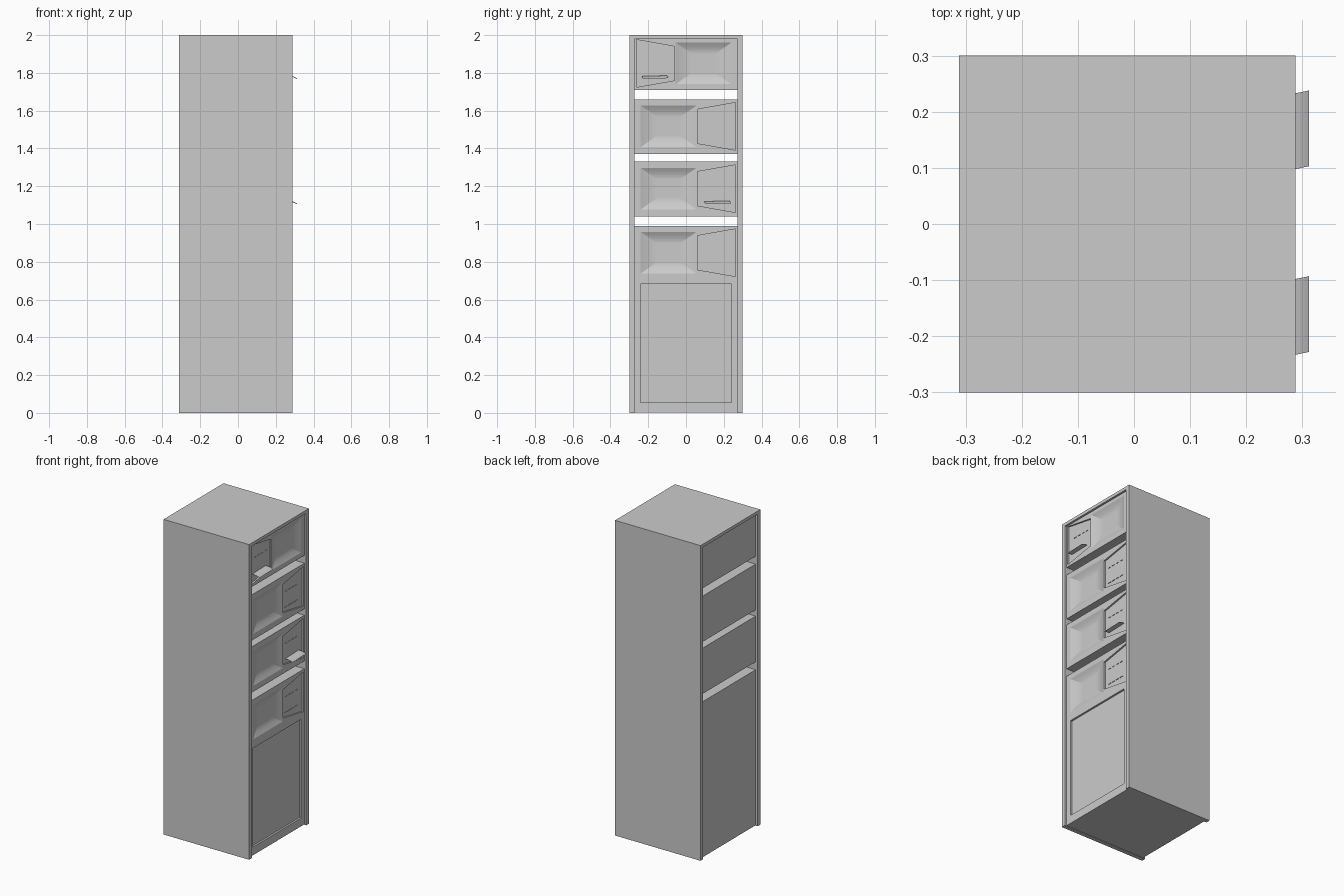
import bpy, bmesh, math

if "Cube" in bpy.data.objects:
    bpy.data.objects.remove(bpy.data.objects["Cube"])

FRONT, BACK = 0.288, -0.312      # open faces of the cabinet, along x
PX, BX = 0.275, -0.298           # recessed module faces


def mesh_object(name, rings):
    """Loft a list of equal-length closed rings and cap both ends."""
    bm = bmesh.new()
    loops = [[bm.verts.new(p) for p in r] for r in rings]
    n = len(loops[0])
    for a, b in zip(loops, loops[1:]):
        for i in range(n):
            bm.faces.new((a[i], a[(i + 1) % n], b[(i + 1) % n], b[i]))
    bm.faces.new(loops[0])
    bm.faces.new(loops[-1])
    bmesh.ops.recalc_face_normals(bm, faces=bm.faces)
    me = bpy.data.meshes.new(name)
    bm.to_mesh(me)
    bm.free()
    ob = bpy.data.objects.new(name, me)
    bpy.context.collection.objects.link(ob)
    return ob


def rect(x, y0, y1, z0, z1):
    return [(x, y0, z0), (x, y1, z0), (x, y1, z1), (x, y0, z1)]


def box(name, x0, x1, y0, y1, z0, z1):
    return mesh_object(name, [rect(x0, y0, y1, z0, z1), rect(x1, y0, y1, z0, z1)])


def carve(target, cutter):
    mod = target.modifiers.new("recess", 'BOOLEAN')
    mod.operation = 'DIFFERENCE'
    mod.solver = 'EXACT'
    mod.object = cutter
    bpy.context.view_layer.objects.active = target
    bpy.ops.object.modifier_apply(modifier=mod.name)
    bpy.data.objects.remove(cutter)


def sheet(name, s, zc):
    """Thin fold-out tray, sloping and curving down towards its front edge."""
    bm = bmesh.new()
    rows = []
    for i in range(7):
        t = i / 6
        x = 0.264 + 0.048 * t
        skew = 0.010 * t - 0.005
        z = zc - 0.066 - 0.014 * t ** 2
        rows.append([bm.verts.new((x, s * 0.1655 + k * 0.0675 + skew, z + k * 0.002))
                     for k in (-1, 1)])
    for a, b in zip(rows, rows[1:]):
        bm.faces.new((a[0], b[0], b[1], a[1]))
    me = bpy.data.meshes.new(name)
    bm.to_mesh(me)
    bm.free()
    ob = bpy.data.objects.new(name, me)
    bpy.context.collection.objects.link(ob)


# Cabinet shell: upside-down U profile swept front to back
W, I = 0.3, 0.273
u = [(-W, 0), (-W, 2), (W, 2), (W, 0), (I, 0), (I, 1.98), (-I, 1.98), (-I, 0)]
mesh_object("cabinet_shell", [[(x, y, z) for y, z in u] for x in (BACK, FRONT)])

# Modules: bottom, top, panel centre height, panel side, has tray
modules = [(1.71, 1.98, 1.850, -1, True),
           (1.37, 1.66, 1.517, 1, False),
           (1.04, 1.33, 1.187, 1, True),
           (0.003, 0.99, 0.848, 1, False)]

for n, (z0, z1, zc, s, tray) in enumerate(modules, 1):
    body = box(f"module_{n}", BX, PX, -I, I, z0, z1)

    # Tapered control panel recess
    trap = [(0.06, -0.09), (0.263, -0.126), (0.263, 0.126), (0.06, 0.09)]
    carve(body, mesh_object("panel_cutter",
          [[(x, s * y, zc + z) for y, z in trap] for x in (PX - 0.010, PX + 0.02)]))

    # Soft four-sided dish beside it
    rings = [rect(PX + 0.01, -s * 0.24, s * 0.055, zc - 0.11, zc + 0.11)]
    for i in range(9):
        t = i / 8
        m, h = 0.085 * t, 0.06 * t
        d = 0.02 * math.sin(t * math.pi / 2)
        rings.append(rect(PX - d, s * (-0.24 + m), s * (0.055 - m),
                          zc - 0.11 + h, zc + 0.11 - h))
    carve(body, mesh_object("dish_cutter", rings))

    # Large door recess in the tall bottom module
    if n == 4:
        carve(body, box("door_cutter", PX - 0.012, PX + 0.02, -0.24, 0.24, 0.055, 0.682))

    # Small control strips on the panel
    for i, y in enumerate((0.10, 0.135, 0.17, 0.205)):
        yc = s * y
        box(f"control_{n}_{i}", PX - 0.011, PX - 0.006, yc - 0.009, yc + 0.009,
            zc + 0.030, zc + 0.032)
        if not tray:
            box(f"slot_{n}_{i}", PX - 0.011, PX - 0.006, yc - 0.012, yc + 0.012,
                zc - 0.07, zc - 0.068)
    if tray:
        sheet(f"tray_{n}", s, zc)
